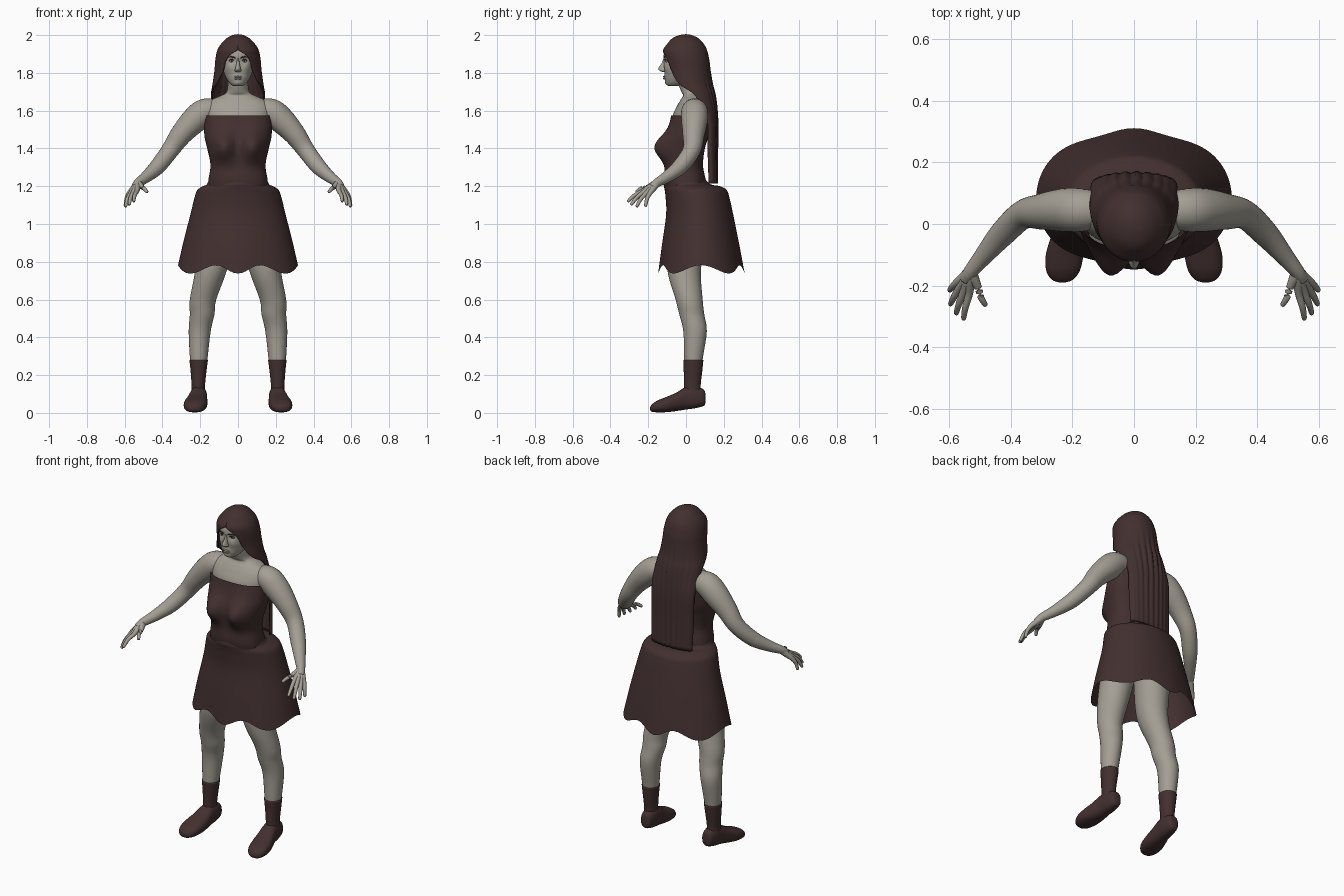
import bpy, bmesh, math
from mathutils import Vector

cube = bpy.data.objects.get("Cube")
if cube:
    bpy.data.objects.remove(cube, do_unlink=True)


def material(name, rgb):
    m = bpy.data.materials.new(name)
    m.use_nodes = True
    m.diffuse_color = (*rgb, 1)
    m.node_tree.nodes["Principled BSDF"].inputs["Base Color"].default_value = (*rgb, 1)
    return m


SKIN = material("pale_skin", (0.37, 0.345, 0.30))
DARK = material("dark_maroon", (0.055, 0.029, 0.029))


def smooth_rows(rows, sub):
    """Catmull-Rom interpolation of every column of a row table."""
    out = []
    for i in range(len(rows) - 1):
        a, b, c, d = (rows[max(i - 1, 0)], rows[i], rows[i + 1], rows[min(i + 2, len(rows) - 1)])
        for k in range(sub):
            t = k / sub
            out.append([q + 0.5 * t * (r - p + t * (2 * p - 5 * q + 4 * r - s + t * (3 * (q - r) + s - p)))
                        for p, q, r, s in zip(a, b, c, d)])
    out.append(list(rows[-1]))
    return out


def skin_rings(name, rings, mat, closed=True, caps=True, mirror=False, thick=0):
    bm = bmesh.new()
    grid = [[bm.verts.new(p) for p in ring] for ring in rings]
    n = len(grid[0])
    for lo, hi in zip(grid, grid[1:]):
        for j in range(n if closed else n - 1):
            k = (j + 1) % n
            bm.faces.new((lo[j], lo[k], hi[k], hi[j]))
    if caps:
        bm.faces.new(grid[0])
        bm.faces.new(grid[-1])
    bmesh.ops.remove_doubles(bm, verts=bm.verts[:], dist=0.0002)
    bmesh.ops.recalc_face_normals(bm, faces=bm.faces[:])
    for f in bm.faces:
        f.smooth = True
    me = bpy.data.meshes.new(name)
    bm.to_mesh(me)
    bm.free()
    me.materials.append(mat)
    ob = bpy.data.objects.new(name, me)
    bpy.context.collection.objects.link(ob)
    if thick:
        s = ob.modifiers.new("thickness", "SOLIDIFY")
        s.thickness, s.offset = thick, 0
    if mirror:
        ob.modifiers.new("mirror", "MIRROR")
    return ob


def oval(c, u, v, n, p=2.0):
    """Superellipse ring around c with half axes u and v."""
    pts = []
    for j in range(n):
        a = 2 * math.pi * j / n
        co, si = math.cos(a), math.sin(a)
        pts.append(c + u * math.copysign(abs(co) ** (2 / p), co) + v * math.copysign(abs(si) ** (2 / p), si))
    return pts


def stack(name, rows, mat, n=40, sub=5, p=2.0, warp=None, **kw):
    """Horizontal rings; row = z, x centre, half width, front y, back y."""
    rings = []
    for z, x, rx, yf, yb in smooth_rows(rows, sub):
        ring = oval(Vector((x, (yf + yb) / 2, z)), Vector((rx, 0, 0)), Vector((0, (yb - yf) / 2, 0)), n, p)
        rings.append([warp(q) for q in ring] if warp else ring)
    return skin_rings(name, rings, mat, **kw)


def tube(name, rows, mat, n=16, sub=5, mirror=True):
    """Round limb; row = x, y, z, radius."""
    pts = smooth_rows(rows, sub)
    rings = []
    for i, row in enumerate(pts):
        ahead, behind = pts[min(i + 1, len(pts) - 1)], pts[max(i - 1, 0)]
        t = (Vector(ahead[:3]) - Vector(behind[:3])).normalized()
        u = t.cross(Vector((0.3, 1, 0.2))).normalized()
        rings.append(oval(Vector(row[:3]), u * row[3], t.cross(u) * row[3], n))
    return skin_rings(name, rings, mat, mirror=mirror)


def blob(name, loc, size, mat, mirror=False):
    """Small ellipsoid."""
    rings = []
    for i in range(13):
        a = math.pi * i / 12
        r = math.sin(a)
        rings.append(oval(Vector(loc) + Vector((0, 0, -size[2] * math.cos(a))),
                          Vector((size[0] * r, 0, 0)), Vector((0, size[1] * r, 0)), 20))
    return skin_rings(name, rings, mat, caps=False, mirror=mirror)


def bump(a, b, wa, wb):
    return math.exp(-(a / wa) ** 2 - (b / wb) ** 2)


# Dress bodice with the bust pushed forward
def bust(q):
    if q.y < 0:
        q.y -= 0.075 * bump(abs(q.x) - 0.08, q.z - 1.405, 0.065, 0.075) * min(1, -q.y / 0.06)
    return q


stack("dress_bodice", [(1.10, 0, .16, -.08, .10), (1.22, 0, .158, -.115, .105), (1.31, 0, .146, -.108, .09),
                       (1.40, 0, .163, -.10, .10), (1.47, 0, .178, -.098, .12), (1.575, 0, .179, -.078, .133)],
      DARK, n=72, sub=8, p=2.4, warp=bust, caps=False)


# Flared skirt with a ledge at the hips and a wavy open hem
def hem(q):
    w = max(0, (1.15 - q.z) / 0.39) ** 2
    wave = math.cos(6 * math.atan2(q.x, 0.08 - q.y))
    q.x *= 1 + 0.015 * w * wave
    q.y += (q.y - 0.08) * 0.025 * w * wave
    q.z -= 0.022 * w * wave
    return q


stack("dress_skirt", [(1.24, 0, .152, -.113, .10), (1.21, 0, .165, -.118, .13), (1.20, 0, .185, -.117, .18),
                      (1.18, 0, .215, -.113, .215), (1.14, 0, .23, -.108, .23), (1.05, 0, .252, -.105, .25),
                      (.90, 0, .29, -.125, .28), (.76, 0, .322, -.142, .305)],
      DARK, n=96, warp=hem, caps=False)

# Upper chest and neck
stack("chest_and_neck", [(1.50, 0, .165, -.07, .115), (1.57, 0, .173, -.071, .125), (1.62, 0, .175, -.05, .12),
                         (1.655, 0, .145, -.03, .11), (1.68, 0, .09, -.015, .095), (1.70, 0, .06, -.025, .085),
                         (1.75, 0, .053, -.042, .075), (1.80, 0, .05, -.04, .07)], SKIN, n=56, p=2.2)


# Head with eye sockets and cheekbones
def face(q):
    if q.y < -0.03:
        q.y += 0.009 * bump(abs(q.x) - 0.034, q.z - 1.863, 0.018, 0.013)
        q.y -= 0.005 * bump(abs(q.x) - 0.045, q.z - 1.825, 0.02, 0.02)
        q.y -= 0.006 * bump(q.x, q.z - 1.776, 0.028, 0.016)
        q.y -= 0.006 * bump(q.x, q.z - 1.745, 0.02, 0.012)
    return q


stack("head", [(1.730, 0, .02, -.09, -.04), (1.737, 0, .036, -.10, -.02), (1.755, 0, .052, -.107, .01),
               (1.785, 0, .069, -.111, .05), (1.82, 0, .08, -.115, .08), (1.87, 0, .086, -.118, .10),
               (1.91, 0, .085, -.115, .10), (1.95, 0, .07, -.09, .08), (1.98, 0, .035, -.045, .04)],
      SKIN, n=88, sub=7, p=2.3, warp=face)
stack("nose", [(1.878, 0, .007, -.119, -.09), (1.85, 0, .009, -.13, -.09), (1.825, 0, .014, -.146, -.09),
               (1.812, 0, .018, -.14, -.09), (1.804, 0, .01, -.122, -.09)], SKIN, n=24)
blob("upper_lip", (0, -.114, 1.780), (.022, .008, .005), SKIN)
blob("lower_lip", (0, -.113, 1.770), (.019, .009, .006), SKIN)
blob("eyes", (.034, -.097, 1.863), (.014, .012, .009), SKIN, mirror=True)
blob("pupils", (.034, -.1065, 1.863), (.0045, .004, .0045), DARK, mirror=True)
tube("upper_lids", [(.018, -.107, 1.863, .002), (.033, -.111, 1.872, .0025), (.05, -.10, 1.864, .002)], DARK, n=8)
tube("eyebrows", [(.014, -.117, 1.879, .003), (.035, -.114, 1.885, .0035), (.058, -.101, 1.882, .002)], DARK, n=8)

# Long hair: arcs around the back, opening at the face; row = z, half width, front, back, arc angle
hair_rows = [(2.0, 0, 0, 0, 180), (1.995, .028, -.035, .03, 180), (1.977, .06, -.072, .066, 180),
             (1.945, .09, -.10, .094, 180), (1.92, .104, -.117, .106, 177), (1.895, .111, -.116, .113, 158),
             (1.86, .116, -.11, .12, 146), (1.81, .12, -.10, .125, 139), (1.74, .13, -.09, .135, 119),
             (1.675, .139, -.04, .15, 92), (1.55, .136, .075, .163, 98), (1.40, .133, .09, .163, 105),
             (1.215, .13, .105, .163, 110)]
hair = []
for z, rx, yf, yb, arc in smooth_rows(hair_rows, 6):
    ring = []
    strand = min(1, max(0, (1.85 - z) / 0.3))
    for j in range(81):
        a = math.radians(min(arc, 180)) * (j / 40 - 1)
        lift = 1 + 0.09 * strand * math.sin(23 * a) * math.cos(a) ** 2
        ring.append(Vector((rx * math.sin(a), (yf + yb) / 2 + (yb - yf) / 2 * math.cos(a) * lift, z)))
    hair.append(ring)
skin_rings("long_hair", hair, DARK, closed=False, caps=False, thick=.01)

# Arms
tube("arms", [(.09, .045, 1.595, .055), (.17, .045, 1.595, .07), (.23, .045, 1.55, .07), (.30, .04, 1.475, .058),
              (.36, .03, 1.39, .047), (.425, -.03, 1.305, .042), (.485, -.10, 1.25, .031),
              (.53, -.155, 1.217, .023), (.545, -.18, 1.195, .02)], SKIN, n=32)

# Hands: every digit starts at the wrist so that together they form the palm
wrist = Vector((.53, -.155, 1.215))
digits = {"index_fingers": ((.535, -.228, 1.175), (.553, -.31, 1.118)),
          "middle_fingers": ((.553, -.222, 1.17), (.577, -.292, 1.10)),
          "ring_fingers": ((.568, -.21, 1.163), (.596, -.262, 1.09)),
          "little_fingers": ((.578, -.193, 1.16), (.598, -.215, 1.092)),
          "thumbs": ((.505, -.208, 1.193), (.48, -.265, 1.168))}
for name, (knuckle, tip) in digits.items():
    k, t = Vector(knuckle), Vector(tip)
    mid = (k + t) / 2 + Vector((.003, -.003, .006))
    tube(name, [(*wrist, .021), (*((wrist + k) / 2), .017), (*k, .0125), (*mid, .0105),
                (*t.lerp(mid, .12), .008), (*t, .002)], SKIN, n=12, sub=4)

# Legs, socks and shoes
stack("legs", [(.98, .115, .10, -.085, .12), (.77, .14, .085, -.10, .08), (.60, .185, .07, -.055, .088),
               (.52, .19, .065, -.035, .097), (.43, .203, .058, -.014, .11), (.28, .208, .046, -.01, .088),
               (.14, .21, .033, -.007, .075)], SKIN, mirror=True)
stack("socks", [(.28, .208, .049, -.014, .092), (.22, .209, .042, -.012, .086), (.15, .21, .036, -.011, .078),
                (.10, .21, .038, -.012, .08)], DARK, mirror=True)
# row = y, x centre, half width, sole z, top z
shoe_rows = [(.104, .205, .008, .06, .085), (.095, .205, .03, .038, .122), (.05, .207, .042, .025, .14),
             (0, .21, .046, .018, .138), (-.05, .217, .055, .01, .108), (-.10, .225, .061, .004, .086),
             (-.15, .23, .055, .003, .066), (-.18, .232, .035, .006, .045), (-.19, .232, .008, .016, .03)]
skin_rings("shoes", [oval(Vector((x, y, (lo + hi) / 2)), Vector((rx, 0, 0)), Vector((0, 0, (hi - lo) / 2)), 36, 2.4)
                     for y, x, rx, lo, hi in smooth_rows(shoe_rows, 5)], DARK, mirror=True)
